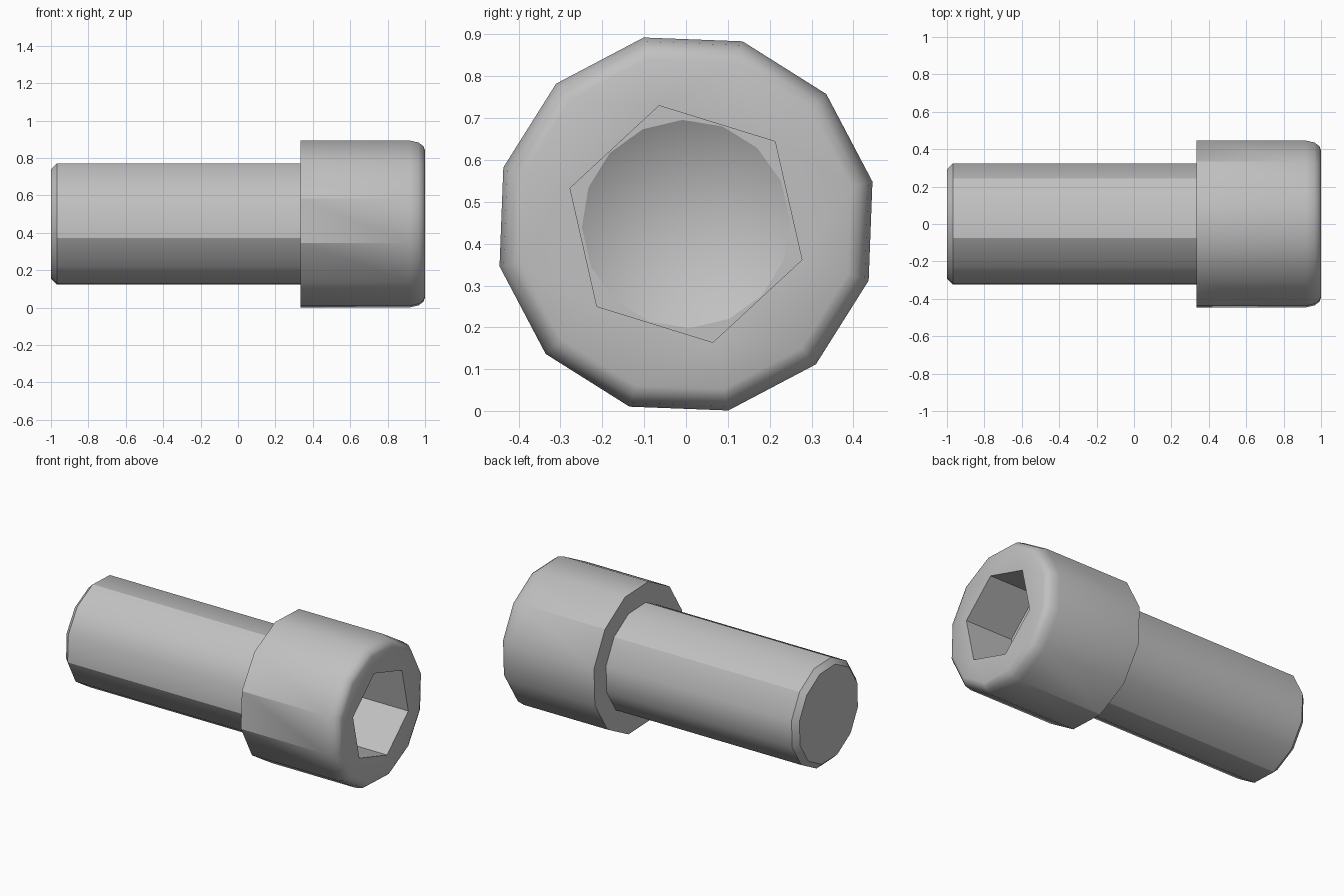
import bpy, bmesh
from math import radians, cos, sin, pi

AXIS_Z = 0.447          # height of the bolt axis
TURN = radians(12.8)    # rotation of the facets about the axis

cube = bpy.data.objects.get("Cube")
if cube:
    bpy.data.objects.remove(cube)

steel = bpy.data.materials.new("grey steel")
steel.use_nodes = True
colour = (0.53, 0.53, 0.53, 1)
steel.diffuse_color = colour
steel.node_tree.nodes["Principled BSDF"].inputs["Base Color"].default_value = colour


def ring(bm, x, radius, sides, turn=TURN):
    return [bm.verts.new((x, radius * cos(turn + 2 * pi * i / sides),
                          AXIS_Z + radius * sin(turn + 2 * pi * i / sides)))
            for i in range(sides)]


def skin(bm, a, b):
    n = len(a)
    return [bm.faces.new((a[i], a[(i + 1) % n], b[(i + 1) % n], b[i])) for i in range(n)]


def loop_edges(bm, loop):
    return [bm.edges.get((loop[i - 1], loop[i])) or bm.edges.new((loop[i - 1], loop[i]))
            for i in range(len(loop))]


def crease(edges):
    for e in edges:
        e.smooth = False


def fill_between(bm, outer, inner):
    edges = loop_edges(bm, outer) + loop_edges(bm, inner)
    bmesh.ops.triangle_fill(bm, edges=edges, use_beauty=True)


def finish(bm, name):
    for f in bm.faces:
        f.smooth = True
    bmesh.ops.recalc_face_normals(bm, faces=bm.faces[:])
    mesh = bpy.data.meshes.new(name)
    bm.to_mesh(mesh)
    bm.free()
    mesh.materials.append(steel)
    bpy.context.collection.objects.link(bpy.data.objects.new(name, mesh))


# Shank with a chamfered tip
bm = bmesh.new()
tip, chamfer, root = [ring(bm, x, r, 12) for x, r in
                      ((-1, 0.30), (-0.967, 0.333), (0.35, 0.333))]
bm.faces.new(tip)
skin(bm, tip, chamfer)
skin(bm, chamfer, root)
bm.faces.new(root)
for loop in (tip, chamfer, root):
    crease(loop_edges(bm, loop))
crease(bm.edges.get((chamfer[i], root[i])) for i in (1, 3, 6, 9))
finish(bm, "shank")

# Head with a rounded rim
bm = bmesh.new()
rim = [ring(bm, x, r, 12) for x, r in
       ((0.333, 0.457), (0.92, 0.457), (0.965, 0.447), (0.99, 0.428), (1.0, 0.405))]
bm.faces.new(rim[0])
for a, b in zip(rim, rim[1:]):
    skin(bm, a, b)
crease(loop_edges(bm, rim[0]))
crease(bm.edges.get((rim[0][i], rim[1][i])) for i in (1, 5, 6, 9))

# Hexagonal socket with a conical drilled floor
mouth = ring(bm, 1.0, 0.29, 6, TURN + radians(30))
floor = ring(bm, 0.67, 0.29, 6, TURN + radians(30))
drill = ring(bm, 0.67, 0.249, 16, radians(92))
fill_between(bm, rim[-1], mouth)
walls = skin(bm, mouth, floor)
crease(e for f in walls for e in f.edges)
fill_between(bm, floor, drill)
point = bm.verts.new((0.526, 0, AXIS_Z))
for i in range(len(drill)):
    bm.faces.new((drill[i - 1], drill[i], point))
crease(loop_edges(bm, drill))
finish(bm, "socket_head")
